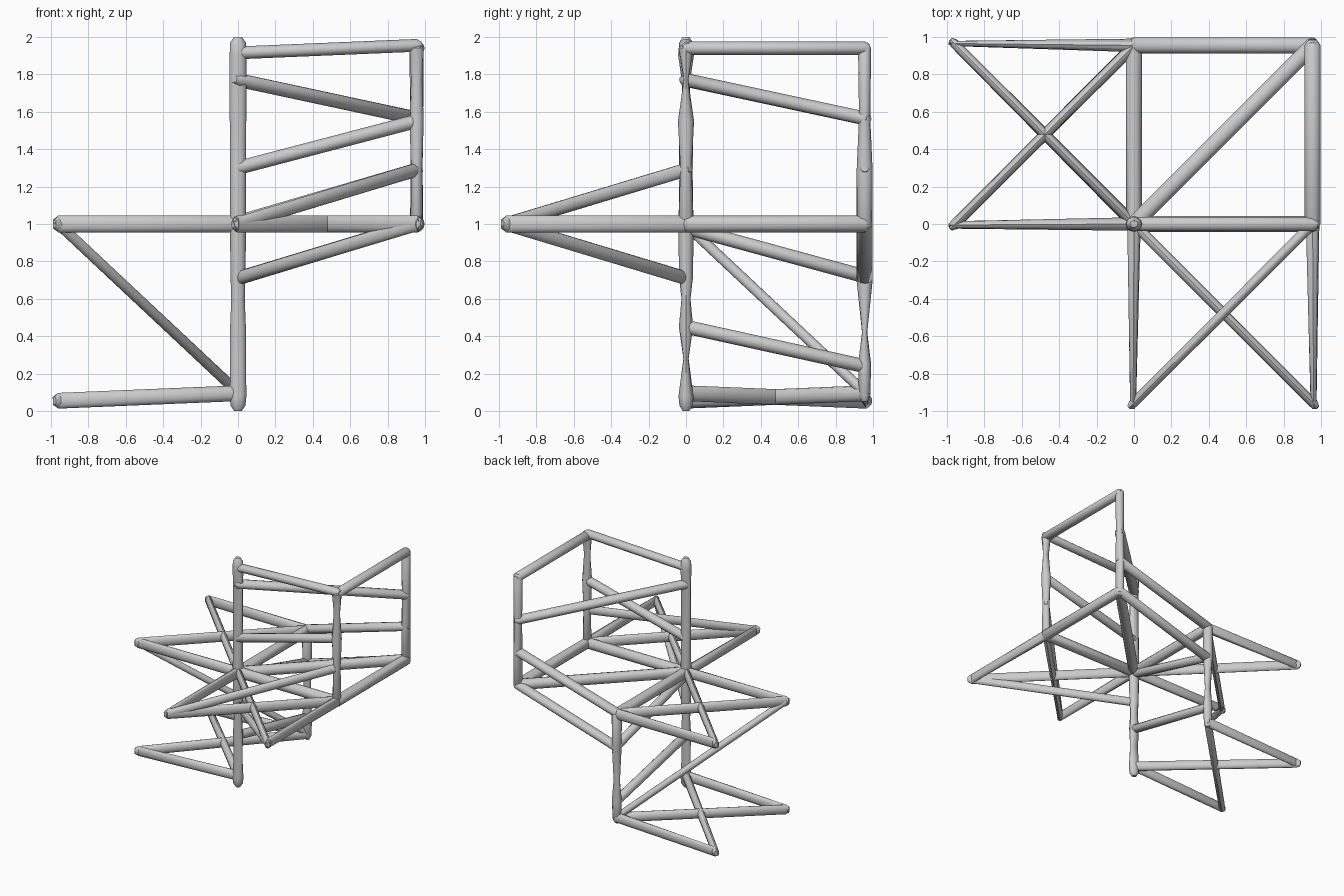
import bpy
import bmesh
import math
from mathutils import Vector

cube = bpy.data.objects.get("Cube")
if cube:
    bpy.data.objects.remove(cube, do_unlink=True)

SIDES = 12
made = []

# Plan positions of the frame's uprights and outer tips
PLAN = {
    "core": (0, 0), "side": (0.955, 0), "corner": (0.955, 0.955), "back": (0, 0.955),
    "back_tip": (-0.96, 0.965), "right_tip": (-0.96, -0.005),
    "front_tip": (-0.005, -0.96), "front_left_tip": (0.96, -0.96),
}


def at(spot, z):
    return Vector((*PLAN[spot], z))


def loft(name, stations):
    """Tube through (centre, half width, half height) stations, with rounded ends."""
    stations = [(Vector(p), w, h) for p, w, h in stations]
    axis = (stations[-1][0] - stations[0][0]).normalized()
    if abs(axis.z) > 0.99:
        side, up = Vector((1, 0, 0)), Vector((0, 1, 0))
    else:
        side = axis.cross(Vector((0, 0, 1))).normalized()
        up = side.cross(axis)
    p, w, h = stations[0]
    q, v, g = stations[-1]
    stations = ([(p - axis * 0.03, w * 0.5, h * 0.5)] + stations
                + [(q + axis * 0.03, v * 0.5, g * 0.5)])

    bm = bmesh.new()
    rings = []
    for p, w, h in stations:
        ring = []
        for i in range(SIDES):
            a = math.tau * i / SIDES
            ring.append(bm.verts.new(p + side * w * math.cos(a) + up * h * math.sin(a)))
        rings.append(ring)
    for r, s in zip(rings, rings[1:]):
        for i in range(SIDES):
            j = (i + 1) % SIDES
            bm.faces.new((r[i], r[j], s[j], s[i]))
    bm.faces.new(rings[0])
    bm.faces.new(rings[-1])
    bmesh.ops.recalc_face_normals(bm, faces=bm.faces)
    mesh = bpy.data.meshes.new(name)
    bm.to_mesh(mesh)
    bm.free()
    obj = bpy.data.objects.new(name, mesh)
    bpy.context.collection.objects.link(obj)
    made.append(obj)


def column(name, spot, sections):
    loft(name, [(at(spot, z), w, d) for z, w, d in sections])


def strut(name, a, za, b, zb, wa=0.043, wb=0.043, h=0.037):
    loft(name, [(at(a, za), wa, h), (at(b, zb), wb, h)])


# Uprights, pinched between their joints
column("core_column", "core", [
    (0.03, 0.04, 0.035), (0.08, 0.045, 0.04), (0.28, 0.042, 0.014), (0.45, 0.042, 0.038),
    (0.6, 0.036, 0.024), (0.72, 0.04, 0.038), (1, 0.043, 0.04), (1.3, 0.043, 0.035),
    (1.75, 0.045, 0.02), (1.9, 0.045, 0.042), (1.97, 0.042, 0.036)])
column("side_column", "side", [
    (1, 0.032, 0.04), (1.3, 0.03, 0.03), (1.55, 0.038, 0.043), (1.77, 0.03, 0.012),
    (1.94, 0.038, 0.04)])
column("corner_column", "corner", [
    (1, 0.035, 0.04), (1.28, 0.032, 0.043), (1.57, 0.035, 0.03), (1.94, 0.038, 0.035)])
column("back_column", "back", [
    (0.08, 0.035, 0.03), (0.25, 0.04, 0.035), (0.42, 0.03, 0.014), (0.7, 0.036, 0.043),
    (1, 0.04, 0.043)])

# Level struts of the middle deck
for other in ("side", "corner", "back"):
    strut("deck_core_to_" + other, "core", 1, other, 1, h=0.045)
strut("deck_side_to_corner", "side", 1, "corner", 1, h=0.045)

# Slender arms out to the tips; the straight ones taper towards the tip
for base, tip, slim in (
        ("back", "back_tip", 0.014), ("core", "right_tip", 0.02),
        ("core", "front_tip", 0.016), ("side", "front_left_tip", 0.016)):
    strut("deck_arm_" + tip, base, 1, tip, 1, 0.036, slim, 0.045)
for base, tip in (("core", "back_tip"), ("back", "right_tip"),
                  ("side", "front_tip"), ("core", "front_left_tip")):
    strut("deck_cross_arm_" + tip, base, 1, tip, 1, 0.028, 0.025, 0.045)

# Sloping braces below and above the front arms
strut("front_upper_brace", "side", 1.29, "front_tip", 1, 0.028, 0.025)
strut("front_lower_brace", "core", 0.71, "front_left_tip", 1, 0.028, 0.025)

# Upper bay
strut("top_rail", "core", 1.915, "side", 1.955, 0.038, 0.038, 0.034)
strut("top_side_rail", "side", 1.94, "corner", 1.94)
strut("upper_diagonal", "core", 1.77, "corner", 1.565)
strut("upper_side_brace", "core", 1.3, "side", 1.55, 0.038, 0.038)
strut("upper_back_brace", "back", 1.01, "corner", 1.29)
strut("lower_back_brace", "back", 0.71, "corner", 1)

# Lower bay
strut("core_upper_brace", "core", 0.98, "back", 0.72, 0.038, 0.038)
strut("core_lower_brace", "core", 0.45, "back", 0.24, 0.038, 0.038)
strut("long_diagonal", "back", 0.1, "right_tip", 1, 0.028, 0.028, 0.028)
for base, tip, slim in (("back", "back_tip", 0.014), ("core", "right_tip", 0.02),
                        ("core", "back_tip", 0.026), ("back", "right_tip", 0.026)):
    strut("bottom_arm_" + base + "_" + tip, base, 0.095, tip, 0.055, 0.032, slim, 0.042)

# Smooth tubes with crisp ends
bpy.ops.object.select_all(action="DESELECT")
for obj in made:
    obj.select_set(True)
bpy.context.view_layer.objects.active = made[0]
bpy.ops.object.shade_smooth_by_angle(angle=math.radians(35))
